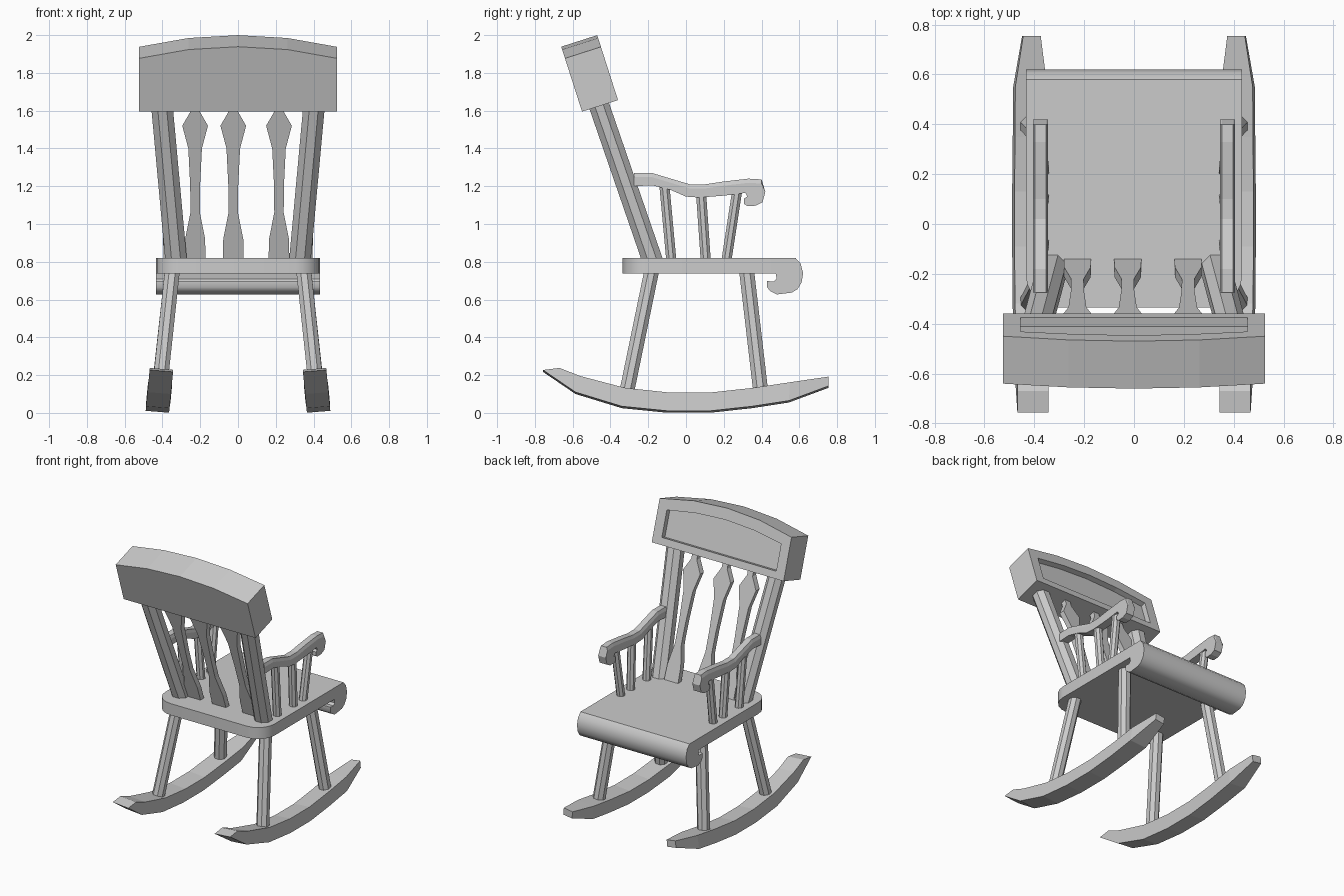
import bpy, bmesh, math
from mathutils import Vector

if "Cube" in bpy.data.objects:
    bpy.data.objects.remove(bpy.data.objects["Cube"])


def loft(name, rings, smooth=False):
    """Skin a list of equal-length point loops and cap both ends."""
    bm = bmesh.new()
    vr = [[bm.verts.new(p) for p in r] for r in rings]
    n = len(rings[0])
    for a, b in zip(vr, vr[1:]):
        for i in range(n):
            j = (i + 1) % n
            bm.faces.new((a[i], a[j], b[j], b[i]))
    bm.faces.new(vr[0])
    bm.faces.new(vr[-1])
    bmesh.ops.recalc_face_normals(bm, faces=bm.faces)
    me = bpy.data.meshes.new(name)
    bm.to_mesh(me)
    bm.free()
    ob = bpy.data.objects.new(name, me)
    bpy.context.collection.objects.link(ob)
    if smooth:
        bpy.ops.object.select_all(action='DESELECT')
        ob.select_set(True)
        bpy.context.view_layer.objects.active = ob
        bpy.ops.object.shade_smooth_by_angle(angle=math.radians(40))
    return ob


def rod(name, a, b, r, sides=8):
    """Faceted rod between two points with level ends."""
    def ring(c):
        return [(c[0] + r * math.cos((i + .5) * math.tau / sides),
                 c[1] + r * math.sin((i + .5) * math.tau / sides), c[2]) for i in range(sides)]
    return loft(name, [ring(a), ring(b)])


# Seat board with rounded back corners
R = 0.13
corner = [(0.434 - R + R * math.cos(t), -0.335 + R - R * math.sin(t))
          for t in [math.radians(18 * i) for i in range(6)]]
plan = [(0.434, 0.5)] + corner + [(-x, y) for x, y in reversed(corner)] + [(-0.434, 0.5)]
loft("seat", [[(x, y, z) for x, y in plan] for z in (0.737, 0.82)], True)

# Rolled seat edge
roll = [(0.5, 0.82), (0.58, 0.82), (0.607, 0.79), (0.62, 0.74), (0.612, 0.69), (0.59, 0.655),
        (0.56, 0.637), (0.48, 0.627), (0.445, 0.645), (0.43, 0.665), (0.43, 0.698),
        (0.465, 0.695), (0.48, 0.71), (0.475, 0.737), (0.5, 0.737)]
loft("seat_roll", [[(x, y, z) for y, z in roll] for x in (-0.434, 0.434)], True)

# Crest rail: local x / height h / depth d, leaning back, with a recessed panel
up, back = Vector((0, -0.305, 0.952)), Vector((0, -0.952, -0.305))
base = Vector((0, -0.36, 1.656))


def rail_ring(hw, low, end, mid, top, d):
    pts = [(-hw, low), (hw, low), (hw, end), (hw / 2, mid), (0, top), (-hw / 2, mid), (-hw, end)]
    return [base + Vector((x, 0, 0)) + up * h + back * d for x, h in pts]


outer, inner = (0.525, 0, 0.296, 0.345, 0.361), (0.455, 0.05, 0.235, 0.27, 0.283)
loft("crest_rail", [rail_ring(*outer, 0.2), rail_ring(*outer, 0),
                    rail_ring(*inner, 0), rail_ring(*inner, 0.037)])

# Shaped back slats
half = [(0.81, 0.055), (0.92, 0.053), (1.06, 0.025), (1.2, 0.026), (1.4, 0.036),
        (1.52, 0.068), (1.6, 0.022), (1.66, 0.022)]
for i, cx in enumerate((-0.227, -0.025, 0.217)):
    outline = [(cx + w, z) for z, w in half] + [(cx - w, z) for z, w in reversed(half)]
    loft(f"back_slat_{i + 1}",
         [[(x, -0.16 - (z - 0.82) * 0.335 + t, z) for x, z in outline] for t in (-0.02, 0.02)])

# Rocker stations: top y, top z, bottom y, bottom z, half width
stations = [(-0.67, 0.233, -0.757, 0.222, 0.062), (-0.56, 0.19, -0.585, 0.105, 0.062),
            (-0.32, 0.127, -0.34, 0.03, 0.062), (-0.09, 0.103, -0.1, 0.006, 0.062),
            (0.13, 0.103, 0.13, 0.006, 0.062), (0.35, 0.127, 0.35, 0.03, 0.062),
            (0.55, 0.157, 0.545, 0.06, 0.064), (0.755, 0.187, 0.755, 0.138, 0.035)]

# Arm outline: top edge first, then the scroll and the underside
arm_top = [(-0.275, 1.27), (-0.18, 1.27), (-0.08, 1.24), (0.02, 1.21), (0.1, 1.21),
           (0.2, 1.225), (0.33, 1.24), (0.4, 1.236)]
arm_low = [(0.42, 1.17), (0.405, 1.115), (0.37, 1.097), (0.325, 1.095), (0.307, 1.107),
           (0.307, 1.135), (0.325, 1.145), (0.315, 1.165), (0.2, 1.15), (0.07, 1.14),
           (0, 1.145), (-0.08, 1.18), (-0.18, 1.205), (-0.275, 1.2)]

for s, side in ((-1, "left"), (1, "right")):
    rings = []
    for yt, zt, yb, zb, w in stations:
        ct, cb = 0.4275 - 0.097 * zt, 0.4275 - 0.097 * zb
        rings.append([(s * (ct - w), yt, zt - 0.005), (s * (ct + w), yt, zt + 0.005),
                      (s * (cb + w), yb, zb + 0.005), (s * (cb - w), yb, zb - 0.005)])
    loft(f"rocker_{side}", rings)

    # Legs
    rod(f"front_leg_{side}", (s * 0.42, 0.397, 0.1), (s * 0.347, 0.32, 0.76), 0.043)
    rod(f"back_leg_{side}", (s * 0.42, -0.32, 0.08), (s * 0.347, -0.18, 0.76), 0.043)

    # Back posts
    rod(f"back_post_{side}", (s * 0.327, -0.175, 0.8), (s * 0.405, -0.468, 1.65), 0.062)

    # Armrest with softened top edges
    arm = []
    for dx, drop in ((-0.03, 0.022), (-0.022, 0), (0.022, 0), (0.03, 0.022)):
        arm.append([(s * 0.375 + dx, y, z - drop) for y, z in arm_top]
                   + [(s * 0.375 + dx, y, z) for y, z in arm_low])
    loft(f"armrest_{side}", arm)

    # Arm spindles
    for i, (y0, y1, z1) in enumerate(((-0.077, -0.114, 1.2), (0.105, 0.08, 1.16), (0.213, 0.27, 1.17))):
        rod(f"arm_spindle_{side}_{i + 1}", (s * 0.367, y0, 0.8), (s * 0.375, y1, z1), 0.029)
